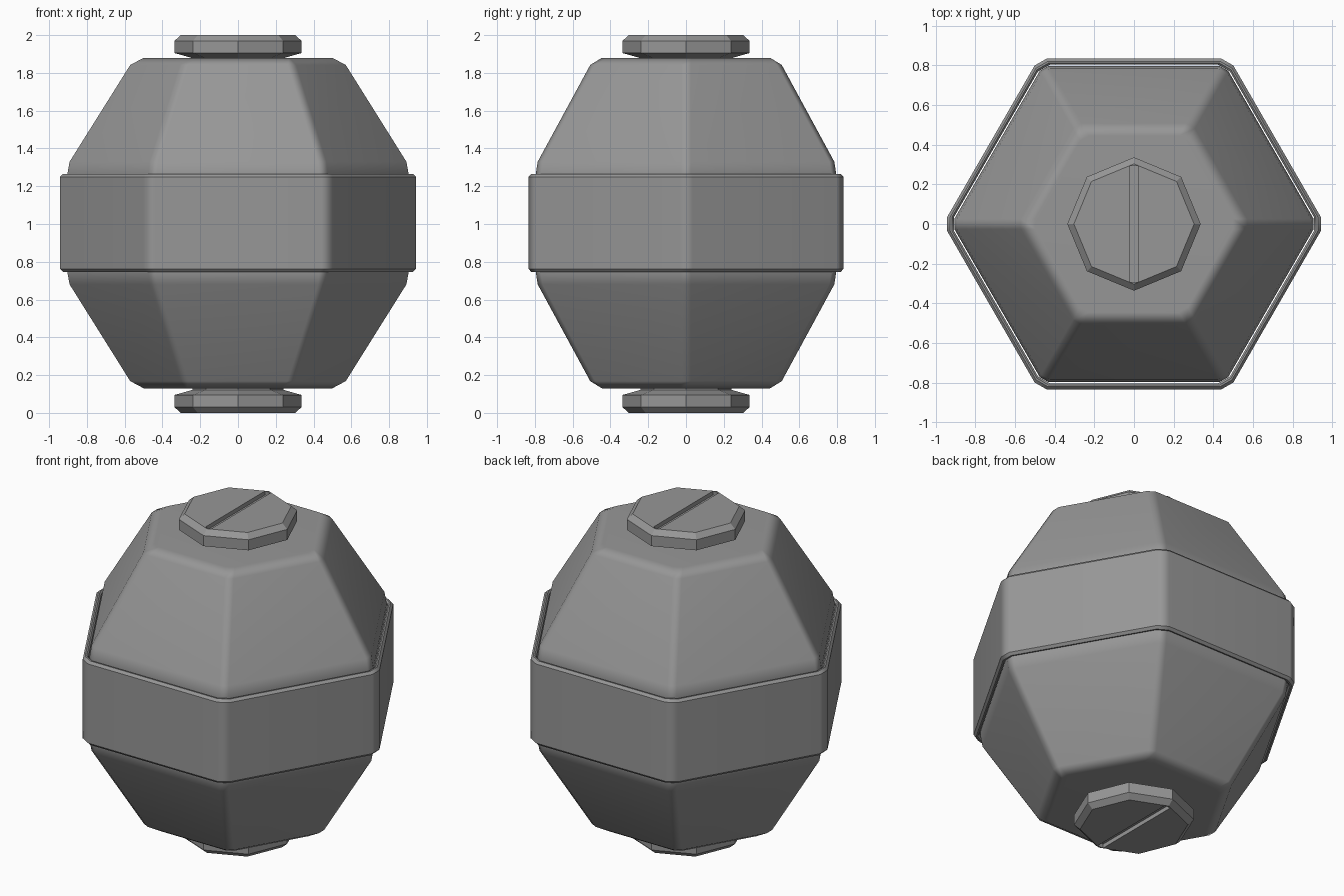
import bpy, bmesh, math
from mathutils import Vector

if "Cube" in bpy.data.objects:
    bpy.data.objects.remove(bpy.data.objects["Cube"])

# Dark grey for every part
GREY = bpy.data.materials.new("dark_grey")
GREY.diffuse_color = (0.31, 0.31, 0.31, 1)
GREY.use_nodes = True
GREY.node_tree.nodes["Principled BSDF"].inputs["Base Color"].default_value = GREY.diffuse_color


def cut_hex(apothem, cut):
    """Hexagon outline, corners on the x axis, each corner cut off."""
    r = apothem / math.cos(math.pi / 6)
    corners = [Vector((r * math.cos(i * math.pi / 3), r * math.sin(i * math.pi / 3))) for i in range(6)]
    pts = []
    for i, c in enumerate(corners):
        for other in (corners[i - 1], corners[(i + 1) % 6]):
            pts.append(c + (other - c).normalized() * cut)
    return pts


def octagon(r):
    return [Vector((r * math.cos(i * math.pi / 4), r * math.sin(i * math.pi / 4))) for i in range(8)]


def loft(name, profile, outline, closed=False, smooth=None):
    """Stack outlines along a (size, z) profile; closed makes a hollow ring."""
    bm = bmesh.new()
    rings = [[bm.verts.new((p.x, p.y, z)) for p in outline(s)] for s, z in profile]
    n = len(rings[0])
    pairs = list(zip(rings, rings[1:]))
    if closed:
        pairs.append((rings[-1], rings[0]))
    else:
        bm.faces.new(rings[0])
        bm.faces.new(rings[-1])
    for a, b in pairs:
        for i in range(n):
            j = (i + 1) % n
            bm.faces.new((a[i], a[j], b[j], b[i]))
    bmesh.ops.recalc_face_normals(bm, faces=bm.faces)
    mesh = bpy.data.meshes.new(name)
    bm.to_mesh(mesh)
    bm.free()
    mesh.materials.append(GREY)
    ob = bpy.data.objects.new(name, mesh)
    bpy.context.collection.objects.link(ob)
    if smooth:
        bpy.ops.object.select_all(action='DESELECT')
        ob.select_set(True)
        bpy.context.view_layer.objects.active = ob
        bpy.ops.object.shade_smooth_by_angle(angle=math.radians(smooth))
        ob.modifiers.new("weighted_normals", 'WEIGHTED_NORMAL').keep_sharp = True
    return ob


# Main body: hexagonal barrel, symmetric about its middle
MID = 1.005
upper = [(0.797, 0.25), (0.785, 0.325), (0.507, 0.837), (0.445, 0.875)]
body = [(a, MID - h) for a, h in reversed(upper)] + [(a, MID + h) for a, h in upper]
loft("body", body, lambda a: cut_hex(a, 0.03), smooth=40)

# Hollow band around the middle with chamfered rims
band = [(0.833, 0.762), (0.833, 1.25), (0.82, 1.265), (0.812, 1.265), (0.803, 1.255),
        (0.803, 0.757), (0.812, 0.747), (0.82, 0.747)]
loft("band", band, lambda a: cut_hex(a, 0.04), closed=True, smooth=35)

# Octagonal screw caps, top and bottom, each with a slot
cap = [(0.24, 0.86), (0.24, 0.878), (0.336, 0.905), (0.336, 0.97), (0.303, 1.0)]
for side, s in (("top", 1), ("bottom", -1)):
    ob = loft(side + "_cap", [(r, 1 + s * h) for r, h in cap], octagon)
    bpy.ops.mesh.primitive_cube_add(size=1, location=(0, 0, 1 + s))
    slot = bpy.context.object
    slot.name = side + "_slot_cutter"
    slot.scale = (0.04, 0.585, 0.05)
    slot.data.materials.append(GREY)
    slot.hide_render = True
    slot.display_type = 'WIRE'
    cut = ob.modifiers.new("slot", 'BOOLEAN')
    cut.operation = 'DIFFERENCE'
    cut.solver = 'EXACT'
    cut.object = slot
